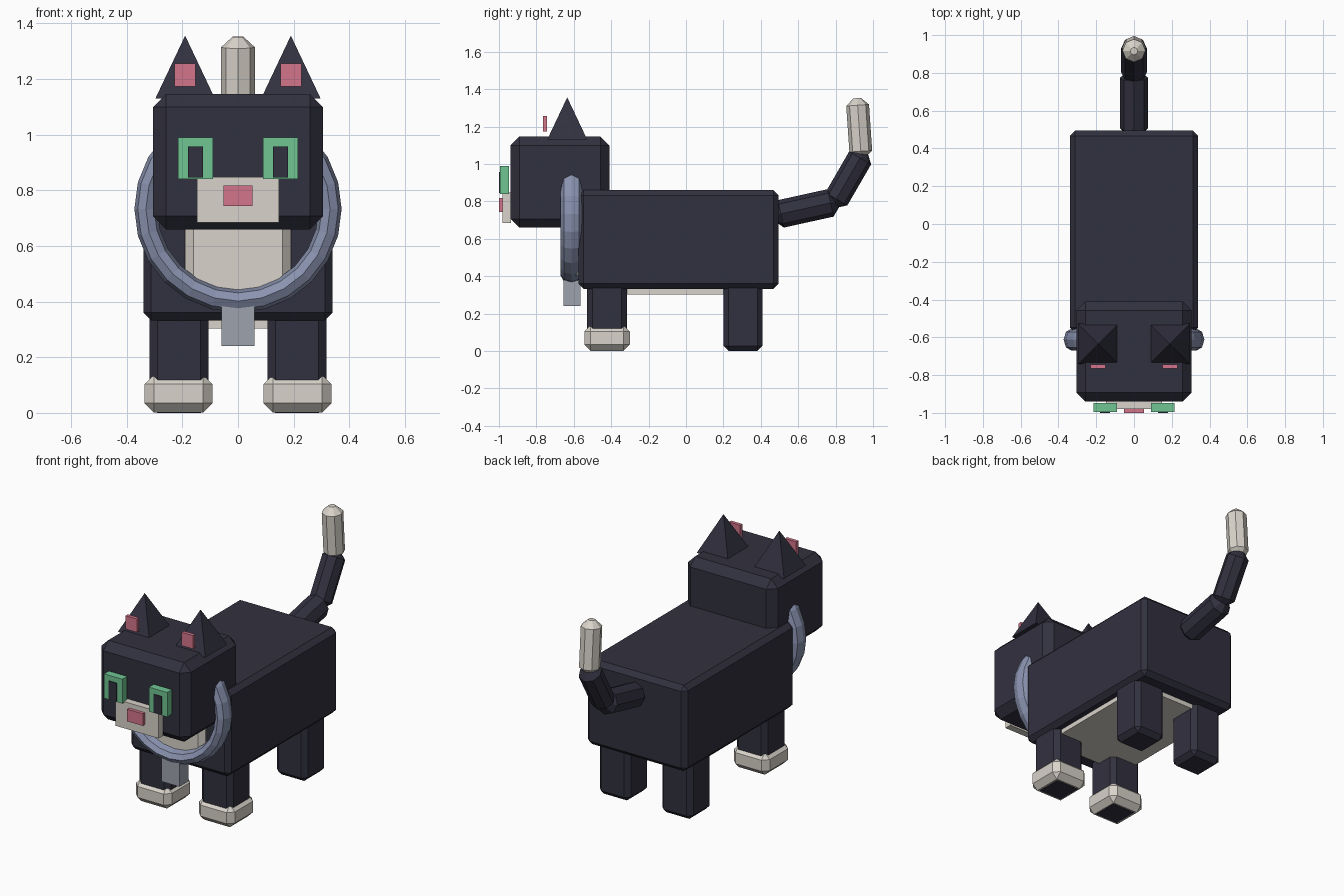
import bpy, bmesh, math
from mathutils import Vector

if "Cube" in bpy.data.objects:
    bpy.data.objects.remove(bpy.data.objects["Cube"])


def material(name, rgb):
    m = bpy.data.materials.new(name)
    m.diffuse_color = (*rgb, 1)
    m.use_nodes = True
    m.node_tree.nodes["Principled BSDF"].inputs["Base Color"].default_value = m.diffuse_color
    return m


DARK = material("dark fur", (0.031, 0.030, 0.050))
CREAM = material("cream fur", (0.69, 0.65, 0.59))
GREEN = material("green eye", (0.162, 0.56, 0.29))
PINK = material("pink skin", (0.65, 0.178, 0.254))
COLLAR = material("blue grey collar", (0.254, 0.292, 0.434))
TAG = material("grey tag", (0.337, 0.371, 0.418))


def finish(name, bm, mat):
    me = bpy.data.meshes.new(name)
    bm.normal_update()
    bm.to_mesh(me)
    bm.free()
    me.materials.append(mat)
    ob = bpy.data.objects.new(name, me)
    bpy.context.collection.objects.link(ob)
    return ob


def box(name, x, y, z, mat, bevel=0.0):
    """Box from (min, max) ranges, with optional single-step bevel."""
    bm = bmesh.new()
    bmesh.ops.create_cube(bm, size=1)
    for v in bm.verts:
        v.co = Vector([(r[0] + r[1]) / 2 + c * (r[1] - r[0])
                       for c, r in zip(v.co, (x, y, z))])
    if bevel:
        bmesh.ops.bevel(bm, geom=bm.edges[:], offset=bevel, segments=1,
                        affect='EDGES', profile=0.5)
    return finish(name, bm, mat)


def pair(name, x, y, z, mat, bevel=0.0):
    """Mirrored boxes on both sides; x is the range on the +x side."""
    box(name + "_left", x, y, z, mat, bevel)
    box(name + "_right", (-x[1], -x[0]), y, z, mat, bevel)


def tail_segment(name, a, b, r, mat):
    """Eight-sided rod from a to b with chamfered ends."""
    a, b = Vector(a), Vector(b)
    bm = bmesh.new()
    bmesh.ops.create_cone(bm, cap_ends=True, segments=8, radius1=r, radius2=r,
                          depth=(b - a).length)
    rims = [e for e in bm.edges if abs(e.verts[0].co.z - e.verts[1].co.z) < 1e-4]
    bmesh.ops.bevel(bm, geom=rims, offset=0.038, segments=1, affect='EDGES',
                    profile=0.5)
    # lean only about x so the facets stay aligned
    d = b - a
    rot = Vector((0, 0, 1)).rotation_difference(d.normalized())
    for v in bm.verts:
        v.co = rot @ v.co + (a + b) / 2
    return finish(name, bm, mat)


# Body, chest and belly
box("body", (-0.34, 0.34), (-0.575, 0.495), (0.332, 0.86), DARK, 0.028)
box("chest", (-0.19, 0.19), (-0.615, -0.54), (0.40, 0.78), CREAM, 0.03)
box("belly", (-0.28, 0.28), (-0.44, 0.39), (0.303, 0.345), CREAM)

# Legs, with cream paws at the front
pair("front_leg", (0.106, 0.318), (-0.528, -0.316), (0, 0.40), DARK, 0.028)
pair("back_leg", (0.106, 0.318), (0.20, 0.41), (0, 0.40), DARK, 0.028)
pair("front_paw", (0.092, 0.336), (-0.544, -0.30), (0.001, 0.137), CREAM, 0.034)

# Head
box("head", (-0.305, 0.305), (-0.9385, -0.41), (0.66, 1.146), DARK, 0.047)

# Ears: square pyramids, with inner ear plates standing in front
for side, s in (("left", 1), ("right", -1)):
    bm = bmesh.new()
    base = [bm.verts.new((s * 0.19 + i * 0.107, -0.635 + j * 0.107, 1.13))
            for i, j in ((-1, -1), (1, -1), (1, 1), (-1, 1))]
    tip = bm.verts.new((s * 0.19, -0.635, 1.356))
    bm.faces.new(base[::-1])
    for k in range(4):
        bm.faces.new((base[k], base[(k + 1) % 4], tip))
    finish("ear_" + side, bm, DARK)
pair("inner_ear", (0.152, 0.229), (-0.765, -0.743), (1.174, 1.256), PINK)

# Face
pair("eye", (0.09, 0.215), (-0.994, -0.947), (0.84, 0.99), GREEN)
pair("pupil", (0.126, 0.18), (-1.0, -0.98), (0.846, 0.957), DARK)
box("muzzle", (-0.147, 0.147), (-0.98, -0.936), (0.684, 0.848), CREAM)
box("nose", (-0.053, 0.053), (-1.0, -0.97), (0.744, 0.818), PINK)

# Collar ring, flattened into a band, and its tag
bpy.ops.mesh.primitive_torus_add(
    major_segments=24, minor_segments=8, major_radius=0.331, minor_radius=0.0415,
    location=(0, -0.612, 0.733), rotation=(math.pi / 2, 0, 0))
collar = bpy.context.object
collar.name = "collar"
collar.scale = (1, 1, 1.4)
collar.data.materials.append(COLLAR)
box("collar_tag", (-0.06, 0.06), (-0.655, -0.565), (0.24, 0.39), TAG)

# Tail in three rods, cream at the tip
tail_segment("tail_base", (0, 0.47, 0.725), (0, 0.81, 0.80), 0.075, DARK)
tail_segment("tail_middle", (0, 0.785, 0.78), (0, 0.95, 1.065), 0.068, DARK)
tail_segment("tail_tip", (0, 0.937, 1.03), (0, 0.915, 1.352), 0.061, CREAM)
